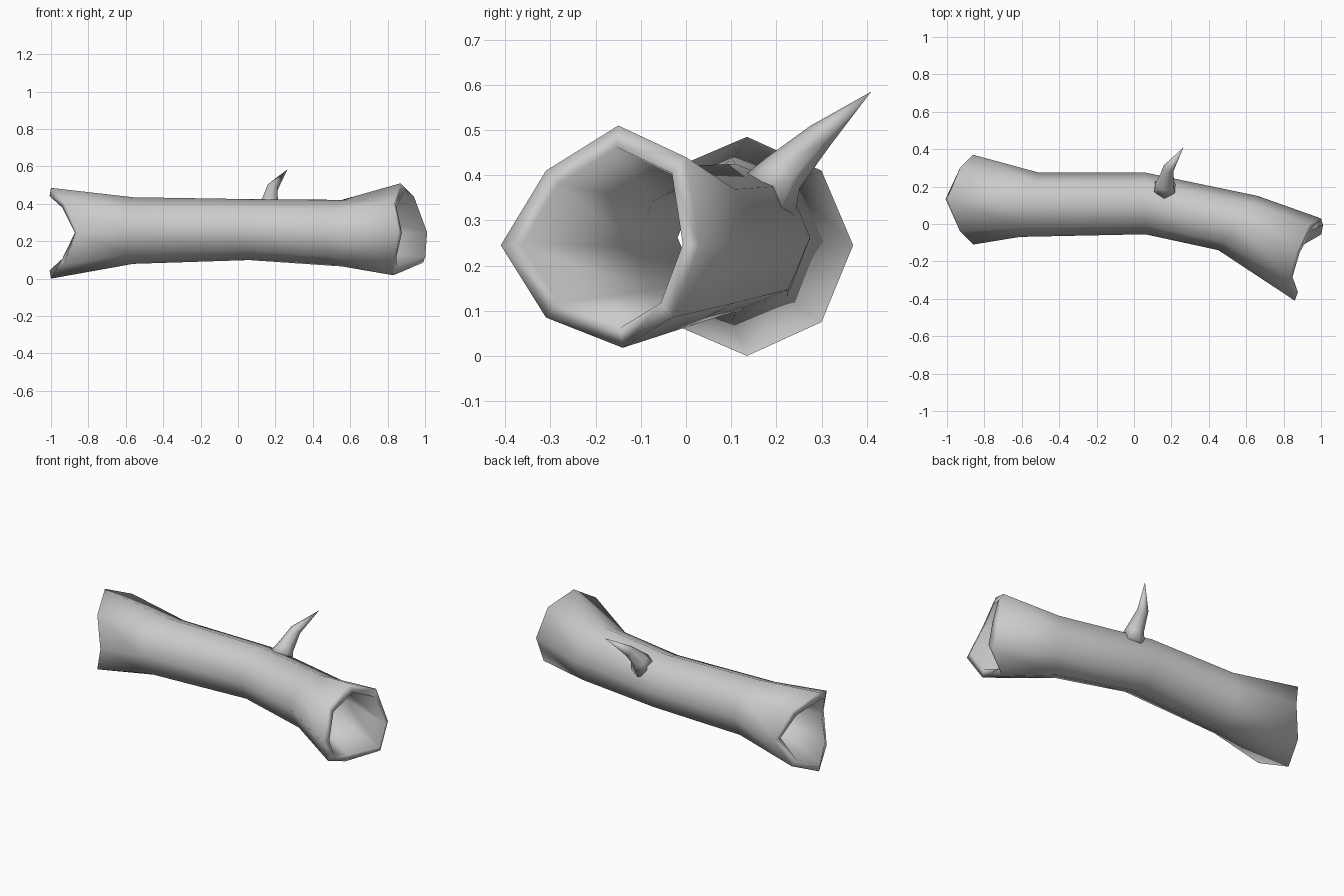
import bpy, bmesh
from math import sin, cos, pi
from mathutils import Vector

if "Cube" in bpy.data.objects:
    bpy.data.objects.remove(bpy.data.objects["Cube"])

SIDES = 8


def ring(center, side, up):
    """Eight points around a centre, starting at the back and going over the top."""
    c, s, u = Vector(center), Vector(side), Vector(up)
    return [c + s * cos(2 * pi * k / SIDES) + u * sin(2 * pi * k / SIDES) for k in range(SIDES)]


def shrink(points, factor, push=0.0):
    """Inner copy of a ring, optionally pushed along x."""
    mid = sum(points, Vector()) / len(points)
    out = []
    for p in points:
        q = mid + (p - mid) * factor
        out.append(Vector((p.x * 0.8 + q.x * 0.2 + push, q.y, q.z)))
    return out


def build(name, rings, closed=False, tip=None):
    bm = bmesh.new()
    loops = [[bm.verts.new(p) for p in r] for r in rings]
    pairs = list(zip(loops, loops[1:]))
    if closed:
        pairs.append((loops[-1], loops[0]))
    for a, b in pairs:
        n = len(a)
        for k in range(n):
            bm.faces.new((a[k], a[(k + 1) % n], b[(k + 1) % n], b[k]))
    if tip is not None:
        t, last = bm.verts.new(tip), loops[-1]
        for k in range(len(last)):
            bm.faces.new((last[k], last[(k + 1) % len(last)], t))
        bm.faces.new(loops[0])
    bmesh.ops.recalc_face_normals(bm, faces=bm.faces)
    for f in bm.faces:
        f.smooth = True
    mesh = bpy.data.meshes.new(name)
    bm.to_mesh(mesh)
    bm.free()
    obj = bpy.data.objects.new(name, mesh)
    bpy.context.collection.objects.link(obj)
    return obj


# broken left end: back, back-top, top, front-top, front, front-bottom, bottom, back-bottom
left = [Vector(p) for p in (
    (-0.86, 0.37, 0.245), (-0.93, 0.30, 0.41), (-1.0, 0.135, 0.485), (-0.93, -0.04, 0.41),
    (-0.86, -0.11, 0.245), (-0.93, -0.04, 0.075), (-1.0, 0.135, 0.0), (-0.93, 0.30, 0.075))]
# broken right end, same order
right = [Vector(p) for p in (
    (1.0, 0.03, 0.245), (0.94, 0.0, 0.44), (0.87, -0.15, 0.51), (0.83, -0.31, 0.41),
    (0.86, -0.41, 0.245), (0.83, -0.31, 0.085), (0.83, -0.14, 0.018), (0.99, -0.03, 0.085))]
# bent trunk between the ends
middle = [
    ring((-0.56, 0.103, 0.257), (0.05, 0.172, 0), (0, 0, 0.178)),
    ring((0.06, 0.11, 0.262), (0, 0.165, 0), (0, 0, 0.163)),
    ring((0.556, 0.005, 0.243), (0.105, 0.145, 0), (0, 0, 0.178)),
]

# hollow log: outer wall, then back along the inner wall
outer = [left] + middle + [right]
inner = [shrink(right, 0.81, 0.015)] + [shrink(r, 0.78) for r in reversed(middle)] + [shrink(left, 0.82, -0.01)]
build("log_trunk", outer + inner, closed=True)

# bent twig stub
path = [((0.16, 0.185, 0.355), 0.072, (0.05, 0.6, 0.75)),
        ((0.17, 0.215, 0.405), 0.05, (0.05, 0.65, 0.7)),
        ((0.185, 0.297, 0.487), 0.031, (0.3, 0.65, 0.6))]
twig = []
for c, r, d in path:
    d = Vector(d).normalized()
    a = d.cross(Vector((1, 0, 0))).normalized()
    b = d.cross(a)
    twig.append([Vector(c) + r * (a * cos(k * pi / 3) + b * sin(k * pi / 3)) for k in range(6)])
build("twig_stub", twig, tip=(0.265, 0.41, 0.585))
